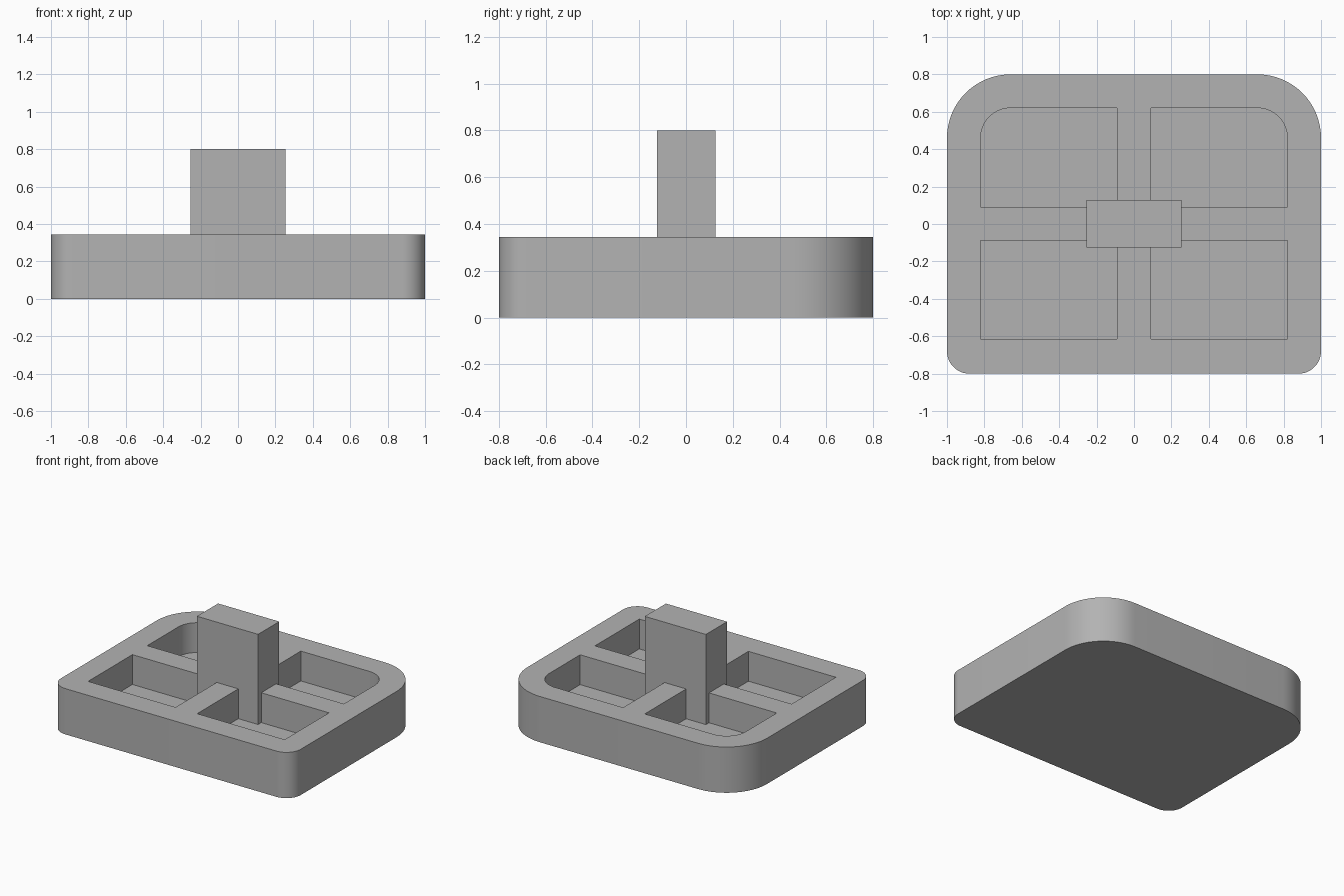
import bpy, bmesh
from math import cos, sin, pi, radians

if "Cube" in bpy.data.objects:
    bpy.data.objects.remove(bpy.data.objects["Cube"], do_unlink=True)

grey = bpy.data.materials.new("plain_grey")
grey.use_nodes = True
colour = (0.45, 0.45, 0.45, 1)
grey.diffuse_color = colour
grey.node_tree.nodes["Principled BSDF"].inputs["Base Color"].default_value = colour


def outline(x0, x1, y0, y1, radii):
    """Rounded rectangle, corners counter-clockwise from front left."""
    corners = [(x0, y0, 1, 1), (x1, y0, -1, 1), (x1, y1, -1, -1), (x0, y1, 1, -1)]
    points = []
    for i, ((x, y, sx, sy), r) in enumerate(zip(corners, radii)):
        steps = 16 if r else 0
        for k in range(steps + 1):
            a = pi + i * pi / 2 + (k / steps * pi / 2 if steps else 0)
            points.append((x + sx * r + r * cos(a), y + sy * r + r * sin(a)))
    return points


def prism(name, points, z0, z1):
    """Extrude a flat outline from z0 to z1."""
    bm = bmesh.new()
    base = bm.faces.new([bm.verts.new((x, y, z0)) for x, y in points])
    top = bmesh.ops.extrude_face_region(bm, geom=[base])["geom"]
    bmesh.ops.translate(bm, vec=(0, 0, z1 - z0),
                        verts=[v for v in top if isinstance(v, bmesh.types.BMVert)])
    bmesh.ops.recalc_face_normals(bm, faces=bm.faces)
    mesh = bpy.data.meshes.new(name)
    bm.to_mesh(mesh)
    bm.free()
    mesh.materials.append(grey)
    obj = bpy.data.objects.new(name, mesh)
    bpy.context.collection.objects.link(obj)
    return obj


HEIGHT, FLOOR = 0.345, 0.12

# Tray body: large back corners, small front corners
tray = prism("tray", outline(-1, 1, -0.8, 0.8, (0.12, 0.12, 0.34, 0.34)), 0, HEIGHT)

# Four pockets; the outer back corners are rounded
pockets = {
    "front_left": outline(0.09, 0.82, -0.615, -0.087, (0, 0, 0, 0)),
    "front_right": outline(-0.82, -0.09, -0.615, -0.087, (0, 0, 0, 0)),
    "back_left": outline(0.09, 0.82, 0.09, 0.62, (0, 0, 0.16, 0)),
    "back_right": outline(-0.82, -0.09, 0.09, 0.62, (0, 0, 0, 0.16)),
}
for name, points in pockets.items():
    cutter = prism(name + "_pocket_cutter", points, FLOOR, HEIGHT + 0.2)
    cutter.hide_render = True
    cutter.hide_set(True)
    cut = tray.modifiers.new(name + "_pocket", 'BOOLEAN')
    cut.operation = 'DIFFERENCE'
    cut.solver = 'EXACT'
    cut.object = cutter

# Apply the cuts, then drop the cutters
bpy.context.view_layer.objects.active = tray
for cut in list(tray.modifiers):
    cutter = cut.object
    bpy.ops.object.modifier_apply(modifier=cut.name)
    bpy.data.objects.remove(cutter, do_unlink=True)

# Central post, standing on the pocket floors
prism("central_post", outline(-0.255, 0.255, -0.125, 0.127, (0, 0, 0, 0)), FLOOR - 0.05, 0.8)

# Smooth corners, sharp edges
bpy.ops.object.select_all(action='DESELECT')
tray.select_set(True)
bpy.ops.object.shade_smooth_by_angle(angle=radians(30))
